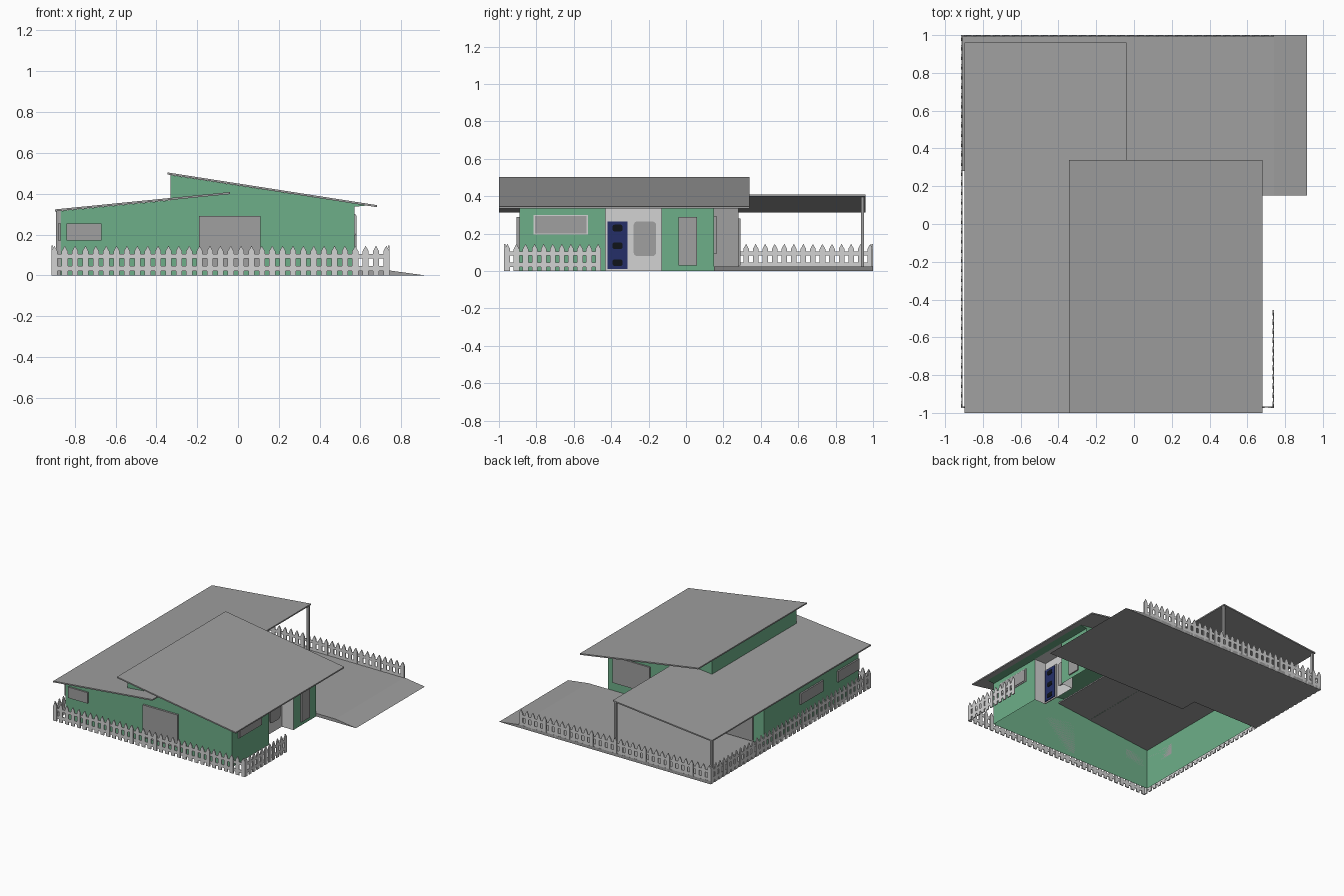
import bpy, bmesh, math
from mathutils import Vector

if "Cube" in bpy.data.objects:
    bpy.data.objects.remove(bpy.data.objects["Cube"])


def material(name, rgb):
    m = bpy.data.materials.new(name)
    m.diffuse_color = (*rgb, 1)
    m.use_nodes = True
    m.node_tree.nodes["Principled BSDF"].inputs["Base Color"].default_value = m.diffuse_color
    return m


GREY = material("mid grey", (0.35, 0.35, 0.35))
GREEN = material("wall green", (0.155, 0.43, 0.25))
WHITE = material("off white", (0.65, 0.65, 0.65))
NAVY = material("navy blue", (0.018, 0.028, 0.14))
BLACK = material("dark glass", (0.005, 0.007, 0.01))


def finish(name, bm, mats):
    bmesh.ops.recalc_face_normals(bm, faces=bm.faces)
    me = bpy.data.meshes.new(name)
    bm.to_mesh(me)
    bm.free()
    for m in mats:
        me.materials.append(m)
    ob = bpy.data.objects.new(name, me)
    bpy.context.collection.objects.link(ob)
    return ob


def add_prism(bm, pts, vec):
    """Extrude a flat outline along a vector."""
    face = bm.faces.new([bm.verts.new(p) for p in pts])
    ext = bmesh.ops.extrude_face_region(bm, geom=[face], use_keep_orig=True)
    moved = [v for v in ext["geom"] if isinstance(v, bmesh.types.BMVert)]
    bmesh.ops.translate(bm, verts=moved, vec=vec)


def prism(name, pts, vec, mat):
    bm = bmesh.new()
    add_prism(bm, pts, vec)
    return finish(name, bm, [mat])


def plate(name, axis, pos, a0, a1, z0, z1, out, mat, r=0.0):
    """Upright panel on a wall facing x or y, with optional round corners."""
    outline = []
    for i, (a, z) in enumerate([(a1 - r, z1 - r), (a0 + r, z1 - r), (a0 + r, z0 + r), (a1 - r, z0 + r)]):
        for k in range(5 if r else 1):
            t = math.pi / 2 * (i + k / 4)
            outline.append((a + r * math.cos(t), z + r * math.sin(t)))
    if axis == "x":
        return prism(name, [(pos, a, z) for a, z in outline], (out, 0, 0), mat)
    return prism(name, [(a, pos, z) for a, z in outline], (0, out, 0), mat)


def roof(name, x0, z0, x1, z1, y0, y1):
    t = 0.01
    prism(name, [(x0, y0, z0), (x1, y0, z1), (x1, y0, z1 - t), (x0, y0, z0 - t)], (0, y1 - y0, 0), GREY)


# Roofs
roof("high_roof", -0.345, 0.504, 0.68, 0.344, -1.0, 0.34)
roof("low_roof", -0.897, 0.323, -0.04, 0.408, -1.0, 0.96)

# Wall shell, open below
L, M, R, E = -0.87, -0.33, 0.57, 0.63      # left, step, right, eave
F, B, W = -0.89, 0.15, 0.28                # front, back, wing back
zl, zm, zt, zr, ze = 0.315, 0.368, 0.491, 0.336, 0.342
bm = bmesh.new()


def face(pts, idx=0):
    bm.faces.new([bm.verts.new(p) for p in pts]).material_index = idx


def wall_x(x, y0, y1, z0, z1, idx=0):
    face([(x, y0, z0), (x, y1, z0), (x, y1, z1), (x, y0, z1)], idx)


for y in (F, B):                            # gable ends of the tall block
    z0 = 0 if y == F else zm
    face([(M, y, zm), (M, y, 0), (R, y, 0), (R, y, zr), (E, y, ze), (M, y, zt)])
for y in (F, W):                            # ends of the low wing
    face([(L, y, 0), (M, y, 0), (M, y, zm), (L, y, zl)])
face([(M, F, zt), (E, F, ze), (E, B, ze), (M, B, zt)])      # ceiling
face([(R, F, zr), (E, F, ze), (E, B, ze), (R, B, zr)])      # eave
wall_x(L, F, W, 0, zl)
wall_x(M, F, B, zm, zt)
wall_x(M, B, W, 0, zm, 1)
wall_x(R, F, -0.43, 0, zr)
wall_x(R, -0.13, B, 0, zr)
# Entrance recess
D = 0.47
wall_x(D, -0.43, -0.13, 0, zr, 2)
for y in (-0.43, -0.13):
    face([(D, y, 0), (R, y, 0), (R, y, zr), (D, y, zr)], 2)
face([(D, -0.43, zr), (R, -0.43, zr), (R, -0.13, zr), (D, -0.13, zr)], 2)
bmesh.ops.remove_doubles(bm, verts=bm.verts, dist=0.0005)
finish("house_walls", bm, [GREEN, GREY, WHITE])

# Windows and glass doors
plate("front_sliding_door", "y", F, -0.19, 0.11, 0.035, 0.29, -0.015, GREY)
plate("front_corner_window", "y", F, -0.84, -0.67, 0.17, 0.255, -0.012, GREY)
plate("left_corner_window", "x", L, -0.88, -0.62, 0.17, 0.255, -0.012, GREY)
plate("left_middle_window", "x", L, -0.44, -0.16, 0.17, 0.255, -0.012, GREY)
plate("back_window", "y", B, 0.2, 0.52, 0.09, 0.295, 0.012, GREY)
plate("wing_back_door", "y", W, -0.78, -0.42, 0.03, 0.28, 0.012, GREY)
plate("right_window_frame", "x", R, -0.815, -0.525, 0.195, 0.3, 0.006, WHITE)
plate("right_window", "x", R, -0.808, -0.532, 0.202, 0.293, 0.011, GREY)
plate("right_tall_window", "x", R, -0.04, 0.06, 0.03, 0.29, 0.01, GREY)

# Front door with three lights, and the side light
plate("door_frame", "x", D, -0.428, -0.302, 0.0, 0.275, 0.008, WHITE)
plate("front_door", "x", D, -0.42, -0.312, 0.01, 0.265, 0.014, NAVY)
for i, z in enumerate((0.045, 0.135, 0.23)):
    plate(f"door_light_{i + 1}", "x", D + 0.014, -0.393, -0.339, z - 0.018, z + 0.018, 0.003, BLACK, 0.012)
plate("entrance_side_light", "x", D, -0.28, -0.16, 0.08, 0.265, 0.008, GREY, 0.02)

# Carport slab and ramp
S = 0.024
prism("carport_slab", [(M, B, 0), (0.74, B, 0), (0.74, 1, 0), (-0.91, 1, 0), (-0.91, W, 0), (M, W, 0)],
      (0, 0, S), GREY)
prism("driveway_ramp", [(0.74, B, 0), (0.915, B, 0), (0.74, B, S)], (0, 1 - B, 0), GREY)

# Carport posts
for name, x, top in (("outer_post", -0.883, 0.314), ("inner_post", -0.052, 0.397)):
    w = 0.009
    prism(name, [(x - w, 0.935, S), (x + w, 0.935, S), (x + w, 0.953, S), (x - w, 0.953, S)],
          (0, 0, top - S), GREY)


def fence(name, start, end):
    """Pointed pickets and two rails along a straight run."""
    a, b = Vector((*start, 0)), Vector((*end, 0))
    run = b - a
    length = run.length
    u = run.normalized()
    n = Vector((-u.y, u.x, 0))
    up = Vector((0, 0, 1))
    bm = bmesh.new()
    count = round(length / 0.0515)
    h = 0.015
    for i in range(count + 1):
        s = h + (length - 2 * h) * i / count
        outline = [(s - h, 0), (s + h, 0), (s + h, 0.118), (s, 0.145), (s - h, 0.118)]
        add_prism(bm, [a + u * p + up * z - n * 0.004 for p, z in outline], n * 0.008)
    for z0, z1 in ((0.022, 0.046), (0.083, 0.105)):
        rail = [(0, z0), (length, z0), (length, z1), (0, z1)]
        add_prism(bm, [a + u * p + up * z - n * 0.0025 for p, z in rail], n * 0.005)
    finish(name, bm, [WHITE])


# Picket fence
fence("front_fence", (-0.915, -0.97), (0.742, -0.97))
fence("left_fence", (-0.911, -0.97), (-0.911, 1.0))
fence("back_fence", (-0.915, 0.996), (0.742, 0.996))
fence("right_fence", (0.738, -0.97), (0.738, -0.455))
